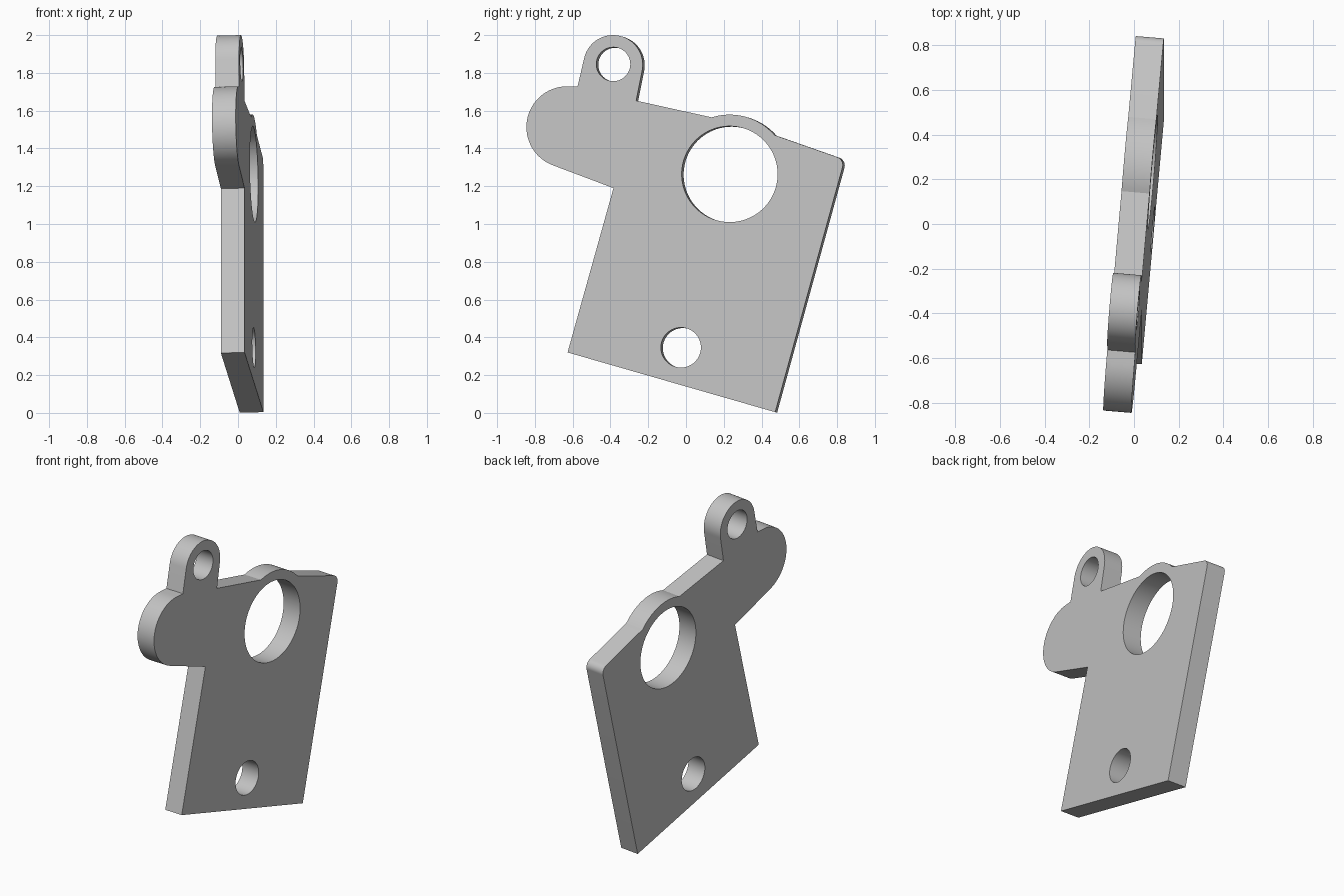
import bpy
import bmesh
from math import cos, sin, radians
from mathutils import Vector

cube = bpy.data.objects.get("Cube")
if cube:
    bpy.data.objects.remove(cube, do_unlink=True)

THICKNESS = 0.126
SLOPE_Y, SLOPE_Z, OFFSET = 0.084, -0.0235, 0.095   # tilted plane of the plate


def arc(cy, cz, r, start, end, steps):
    """Points on an arc, angles in degrees."""
    angles = [radians(start + (end - start) * i / steps) for i in range(steps + 1)]
    return [(cy + r * cos(a), cz + r * sin(a)) for a in angles]


def circle(cy, cz, r, steps=64):
    return arc(cy, cz, r, 0, 360, steps)[:-1]


def add_loop(bm, points):
    """Closed edge loop laid on the tilted plane."""
    verts = [bm.verts.new((OFFSET + SLOPE_Y * y + SLOPE_Z * z, y, z)) for y, z in points]
    return [bm.edges.new((v, verts[i - 1])) for i, v in enumerate(verts)]


# Outline, clockwise from the lowest corner
outline = [(0.472, 0.004), (-0.627, 0.32), (-0.384, 1.19)]
outline += arc(-0.629, 1.513, 0.216, 251, 90, 32)      # rounded side lobe
outline += [(-0.574, 1.729)]
outline += arc(-0.386, 1.843, 0.157, 167, -13, 36)     # ear
outline += [(-0.264, 1.653)]
outline += arc(0.231, 1.264, 0.315, 107.5, 41, 20)     # rim over the large hole
outline += arc(0.785, 1.312, 0.045, 71, -15.5, 10)     # rounded corner

holes = [
    circle(0.231, 1.264, 0.254, 96),   # large hole
    circle(-0.027, 0.346, 0.106),      # lower hole
    circle(-0.385, 1.846, 0.090),      # ear hole
]

# Fill the face around the holes, then give it thickness
bm = bmesh.new()
edges = add_loop(bm, outline)
for hole in holes:
    edges += add_loop(bm, hole)
normal = Vector((1, -SLOPE_Y, -SLOPE_Z)).normalized()
bmesh.ops.triangle_fill(bm, use_beauty=True, use_dissolve=False, edges=edges, normal=normal)
extruded = bmesh.ops.extrude_face_region(bm, geom=bm.faces[:], use_keep_orig=True)
moved = [g for g in extruded["geom"] if isinstance(g, bmesh.types.BMVert)]
bmesh.ops.translate(bm, verts=moved, vec=-normal * THICKNESS)
bmesh.ops.recalc_face_normals(bm, faces=bm.faces[:])

mesh = bpy.data.meshes.new("bracket_plate")
bm.to_mesh(mesh)
bm.free()
plate = bpy.data.objects.new("bracket_plate", mesh)
bpy.context.collection.objects.link(plate)

# Plain grey finish
grey = bpy.data.materials.new("light_grey")
grey.use_nodes = True
colour = (0.55, 0.55, 0.55, 1)
grey.diffuse_color = colour
grey.node_tree.nodes["Principled BSDF"].inputs["Base Color"].default_value = colour
mesh.materials.append(grey)

bpy.ops.object.select_all(action="DESELECT")
plate.select_set(True)
bpy.context.view_layer.objects.active = plate
bpy.ops.object.shade_smooth_by_angle(angle=radians(25))
